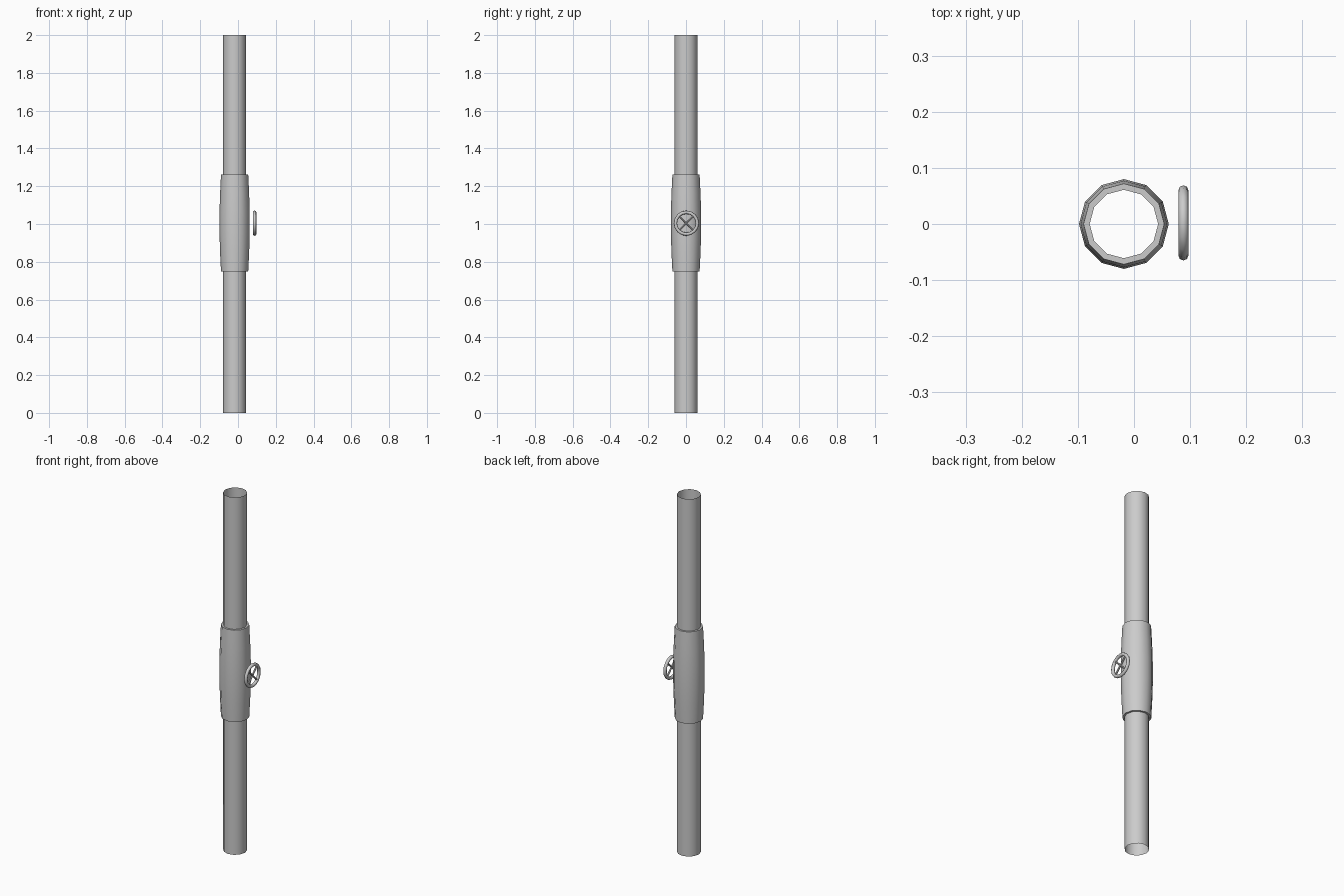
import bpy, bmesh
from math import sin, cos, pi, radians
from mathutils import Matrix

if "Cube" in bpy.data.objects:
    bpy.data.objects.remove(bpy.data.objects["Cube"])

PIPE_X = -0.018          # pipe axis
WHEEL = (0.088, 0.002, 1.004)


def finish(name, bm, location):
    bmesh.ops.recalc_face_normals(bm, faces=bm.faces[:])
    mesh = bpy.data.meshes.new(name)
    bm.to_mesh(mesh)
    bm.free()
    obj = bpy.data.objects.new(name, mesh)
    bpy.context.collection.objects.link(obj)
    obj.location = location
    bpy.ops.object.select_all(action='DESELECT')
    obj.select_set(True)
    bpy.context.view_layer.objects.active = obj
    bpy.ops.object.shade_smooth_by_angle(angle=radians(40))
    return obj


def lathe(name, profile, location, sides=12):
    """Spin an open (radius, z) profile about the z axis."""
    bm = bmesh.new()
    rings = [[bm.verts.new((r * cos(2 * pi * i / sides), r * sin(2 * pi * i / sides), z))
              for i in range(sides)] for r, z in profile]
    for a, b in zip(rings, rings[1:]):
        for i in range(sides):
            j = (i + 1) % sides
            bm.faces.new((a[i], a[j], b[j], b[i]))
    return finish(name, bm, location)


# Thin open pipe
lathe("pipe", [(0.061, 0), (0.061, 2)], (PIPE_X, 0, 0))

# Bulged valve sleeve with flat end rings meeting the pipe
lathe("valve_sleeve",
      [(0.061, 0.748), (0.072, 0.748), (0.077, 0.85), (0.080, 0.95),
       (0.080, 1.06), (0.077, 1.16), (0.072, 1.262), (0.061, 1.262)],
      (PIPE_X, 0, 0))

# Handwheel rim, facing +x
bpy.ops.mesh.primitive_torus_add(location=WHEEL, rotation=(0, pi / 2, 0),
                                 major_segments=16, minor_segments=8,
                                 major_radius=0.058, minor_radius=0.009)
rim = bpy.context.object
rim.name = "handwheel_rim"
bpy.ops.object.shade_smooth_by_angle(angle=radians(50))

# Two crossed spokes
for n, angle in enumerate((45, -45)):
    bm = bmesh.new()
    bmesh.ops.create_cone(bm, segments=8, radius1=0.005, radius2=0.005, depth=0.112,
                          cap_ends=True, matrix=Matrix.Rotation(radians(angle), 4, 'X'))
    finish(f"handwheel_spoke_{n + 1}", bm, WHEEL)
